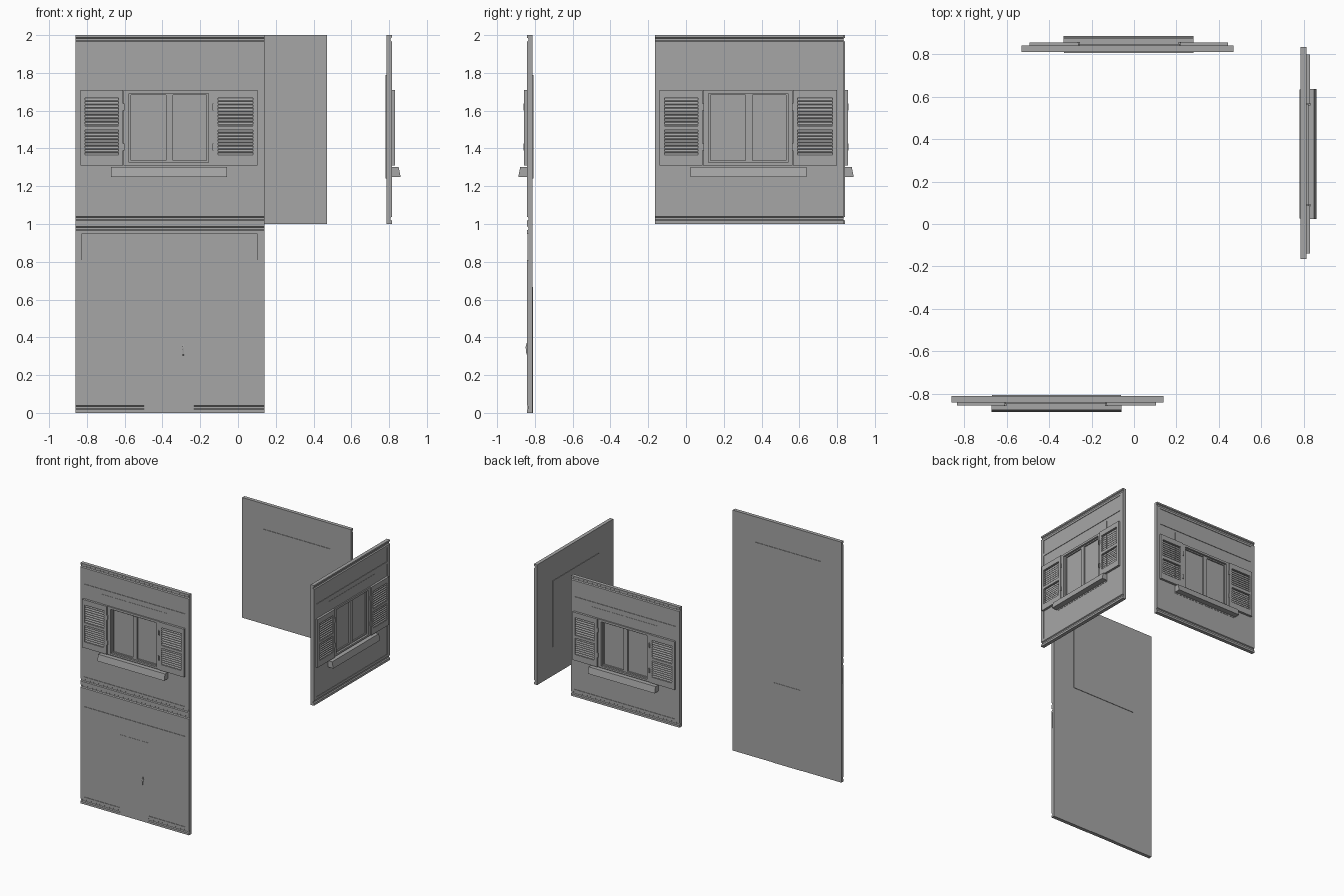
import bpy, bmesh, math

if "Cube" in bpy.data.objects:
    bpy.data.objects.remove(bpy.data.objects["Cube"])

grey = bpy.data.materials.new("plaster_grey")
grey.diffuse_color = (0.38, 0.38, 0.38, 1)
grey.use_nodes = True
grey.node_tree.nodes["Principled BSDF"].inputs["Base Color"].default_value = grey.diffuse_color


# Panel coordinates: x across, d outwards from the back face, z up.
def prism(bm, profile, x0, x1):
    """Extrude a (d, z) outline along x."""
    a = [bm.verts.new((x0, -d, z)) for d, z in profile]
    b = [bm.verts.new((x1, -d, z)) for d, z in profile]
    n = len(profile)
    bm.faces.new(a)
    bm.faces.new(b[::-1])
    for i in range(n):
        j = (i + 1) % n
        bm.faces.new((a[j], a[i], b[i], b[j]))


def box(bm, x0, x1, z0, z1, d0, d1):
    prism(bm, [(d0, z0), (d1, z0), (d1, z1), (d0, z1)], x0, x1)


def ring(bm, outer, inner, d0, d1):
    """Rectangular frame; rectangles are (x0, x1, z0, z1)."""
    def loop(r, d):
        x0, x1, z0, z1 = r
        return [bm.verts.new((x, -d, z)) for x, z in
                ((x0, z0), (x1, z0), (x1, z1), (x0, z1))]
    loops = [loop(outer, d0), loop(outer, d1), loop(inner, d1), loop(inner, d0)]
    for k in range(4):
        p, q = loops[k], loops[(k + 1) % 4]
        for i in range(4):
            j = (i + 1) % 4
            bm.faces.new((p[i], p[j], q[j], q[i]))


def part(name, place, build):
    bm = bmesh.new()
    build(bm)
    bmesh.ops.recalc_face_normals(bm, faces=bm.faces)
    me = bpy.data.meshes.new(name)
    bm.to_mesh(me)
    bm.free()
    me.materials.append(grey)
    ob = bpy.data.objects.new(name, me)
    ob.location, ob.rotation_euler = place[:3], (0, 0, place[3])
    bpy.context.collection.objects.link(ob)


FIELD, FACE = 0.026, 0.030
TOP = [(0, 1), (FACE, 1), (FACE, .987), (.022, .982), (.022, .972),
       (FACE, .966), (FACE, .948), (0, .948)]
BOTTOM = [(0, 0), (FACE, 0), (FACE, .018), (.022, .023), (.022, .034),
          (FACE, .039), (FACE, .06), (0, .06)]
BLOCK = (-.31, .30, .24, .79)        # window surround set in the wall
OPENING = (-.215, .205, .325, .692)
CASING = (-.245, .23, .31, .71)


def pilasters(bm):
    box(bm, -.5, -.468, .06, .948, FIELD, FACE)
    box(bm, .465, .5, .06, .948, FIELD, FACE)


def upper_wall(bm):
    ring(bm, (-.5, .5, .06, .948), BLOCK, 0, FIELD)
    prism(bm, TOP, -.5, .5)
    prism(bm, BOTTOM, -.5, .5)
    pilasters(bm)
    box(bm, -.468, .465, .81, .832, FIELD, FACE)


def window_surround(bm):
    ring(bm, BLOCK, OPENING, -.004, FIELD + .002)


def window_casing(bm):
    ring(bm, CASING, OPENING, FIELD, .038)


def window_sashes(bm):
    x0, x1, z0, z1 = OPENING
    box(bm, x0, x1, z0, z1, -.004, .012)
    ring(bm, OPENING, (x0 + .01, x1 - .01, z0 + .01, z1 - .01), .012, .022)
    box(bm, -.02, .016, z0 + .01, z1 - .01, .012, .024)


def sill(bm):
    prism(bm, [(FIELD, .25), (.076, .25), (.065, .303), (FIELD, .303)], -.312, .303)


def shutters(bm):
    for x0, x1 in ((-.474, -.247), (.232, .464)):
        a, b = x0 + .024, x1 - .024
        ring(bm, (x0, x1, .31, .71), (a, b, .36, .667), FIELD, .045)
        box(bm, a, b, .497, .52, FIELD, .045)
        # sloping louvres, two bays
        for z0, z1 in ((.36, .497), (.52, .667)):
            n = 8
            step = (z1 - z0) / n
            for i in range(n):
                z = z0 + i * step
                prism(bm, [(.042, z + .001), (.042, z + .006),
                           (.029, z + step), (.029, z + step - .005)], a, b)


def hinges(bm):
    for x in (-.246, .231):
        for z in (.39, .60):
            box(bm, x - .006, x + .006, z, z + .037, .036, .047)


def upper_storey(label, place):
    for name, build in (("wall", upper_wall), ("window_surround", window_surround),
                        ("window_casing", window_casing),
                        ("window_sashes", window_sashes), ("sill", sill),
                        ("shutters", shutters), ("hinges", hinges)):
        part(label + "_" + name, place, build)


# Ground storey, with the skirting broken by the door
DOOR = (-.137, .127)


def lower_wall(bm):
    box(bm, -.5, .5, .06, .81, 0, FIELD)
    box(bm, -.5, .5, .81, .948, 0, FIELD - .004)
    prism(bm, TOP, -.5, .5)
    prism(bm, BOTTOM, -.5, DOOR[0])
    prism(bm, BOTTOM, DOOR[1], .5)
    box(bm, DOOR[0], DOOR[1], 0, .06, 0, FIELD)
    pilasters(bm)


def door(bm):
    box(bm, DOOR[0] + .006, DOOR[1] - .006, 0, .667, -.003, FIELD + .002)


def door_handle(bm):
    box(bm, .066, .078, .335, .37, FIELD, .033)
    prism(bm, [(.028, .305), (.033, .31), (.037, .345), (.035, .362), (.028, .362)],
          .068, .076)
    box(bm, .060, .084, .338, .35, FIELD, .031)


front = (-.361, -.812, 0, 0)
for nm, fn in (("ground_wall", lower_wall), ("door", door), ("door_handle", door_handle)):
    part(nm, front, fn)

upper_storey("front", (-.361, -.812, 1, 0))
upper_storey("right", (.785, .335, 1, math.pi / 2))
upper_storey("back", (-.03, .812, 1, math.pi))
